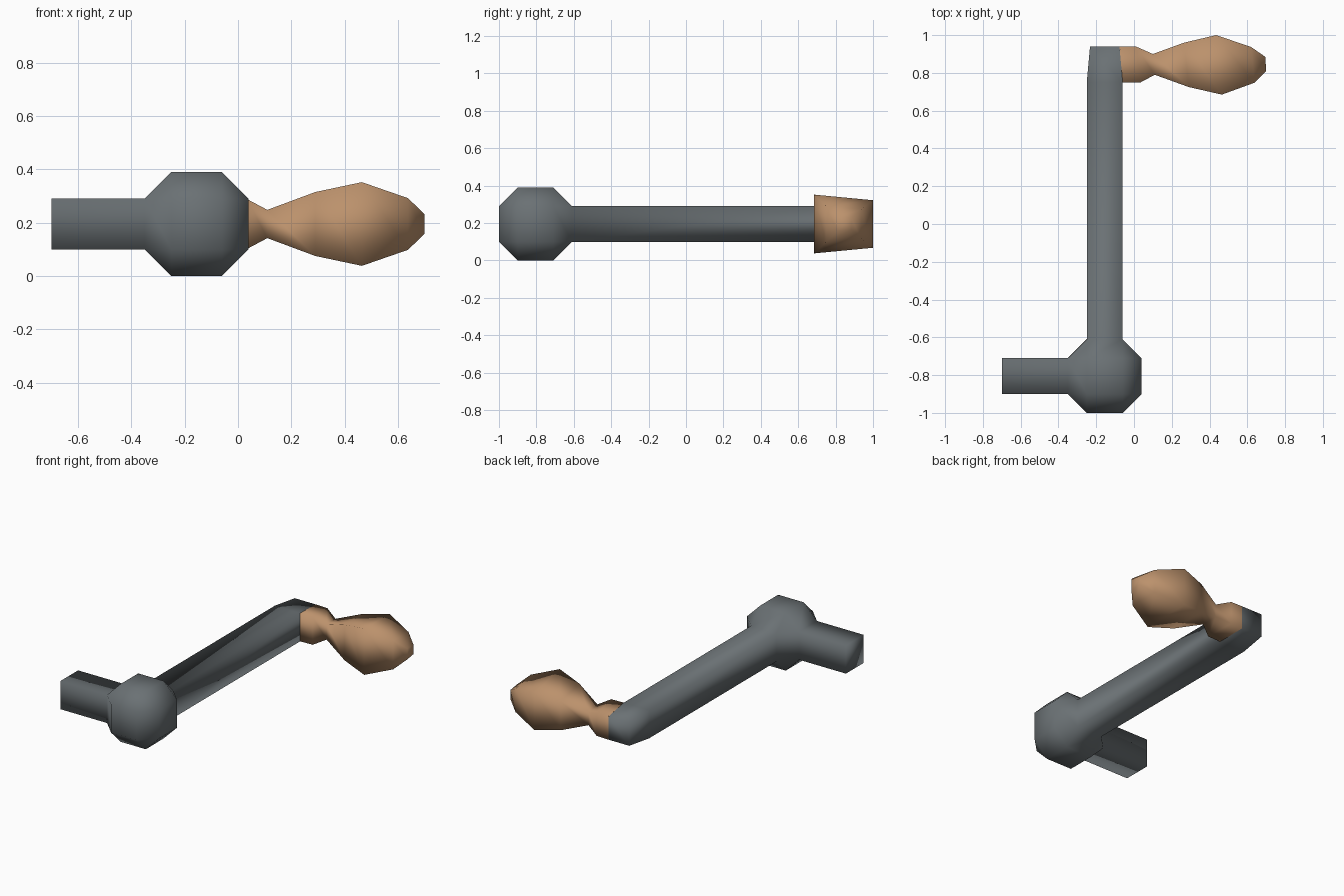
import bpy, bmesh
from mathutils import Vector

if "Cube" in bpy.data.objects:
    bpy.data.objects.remove(bpy.data.objects["Cube"])


def material(name, rgb):
    m = bpy.data.materials.new(name)
    m.diffuse_color = (*rgb, 1)
    m.use_nodes = True
    m.node_tree.nodes["Principled BSDF"].inputs["Base Color"].default_value = m.diffuse_color
    return m


def finish(name, bm, mat):
    bmesh.ops.recalc_face_normals(bm, faces=bm.faces[:])
    for f in bm.faces:
        f.smooth = True
    me = bpy.data.meshes.new(name)
    bm.to_mesh(me)
    bm.free()
    me.materials.append(mat)
    ob = bpy.data.objects.new(name, me)
    bpy.context.collection.objects.link(ob)
    return ob


def face_towards(bm, direction):
    """Face lying furthest along a direction and pointing that way."""
    d = Vector(direction)
    bm.normal_update()
    return max((f for f in bm.faces if f.normal.dot(d) > 0.9),
               key=lambda f: f.calc_center_median().dot(d))


def extrude(bm, direction, length, scale=1.0):
    """Pull the outermost face out, optionally tapering it."""
    d = Vector(direction)
    old = face_towards(bm, direction)
    new = bmesh.ops.extrude_discrete_faces(bm, faces=[old])["faces"][0]
    c = new.calc_center_median()
    for v in new.verts:
        v.co = c + (v.co - c) * scale + d * length


steel = material("steel grey", (0.145, 0.165, 0.175))
wood = material("light wood", (0.50, 0.285, 0.15))

# Crank body: chamfered hub with square shaft and arm pulled out of it
bm = bmesh.new()
bmesh.ops.create_cube(bm, size=0.39)
bmesh.ops.bevel(bm, geom=bm.edges[:], offset=0.1, segments=1,
                affect='EDGES', profile=0.5)
bmesh.ops.translate(bm, verts=bm.verts[:], vec=(-0.155, -0.805, 0.195))
extrude(bm, (-1, 0, 0), 0.35)           # drive shaft
extrude(bm, (0, 1, 0), 1.36)            # long arm
extrude(bm, (0, 1, 0), 0.19, 0.82)      # tapered arm tip
# open the side of the tip where the grip joins
bm.normal_update()
joint = [f for f in bm.faces
         if f.normal.x > 0.9 and f.calc_center_median().y > 0.76]
bmesh.ops.delete(bm, geom=joint, context='FACES_ONLY')
finish("crank_body", bm, steel)

# Grip: four-sided rings, each (inner x, y, half height, outer x, y, half height)
rings = [
    (-0.06, 0.75, 0.095, -0.077, 0.94, 0.078),
    (0.035, 0.75, 0.093, 0.01, 0.94, 0.076),
    (0.11, 0.79, 0.053, 0.10, 0.90, 0.043),
    (0.29, 0.725, 0.12, 0.265, 0.96, 0.098),
    (0.465, 0.685, 0.157, 0.435, 1.0, 0.127),
    (0.638, 0.748, 0.097, 0.62, 0.937, 0.079),
    (0.70, 0.81, 0.037, 0.695, 0.885, 0.03),
]
bm = bmesh.new()
loops = []
for xi, yi, hi, xo, yo, ho in rings:
    loops.append([bm.verts.new((x, y, 0.195 + h)) for x, y, h in
                  ((xi, yi, -hi), (xo, yo, -ho), (xo, yo, ho), (xi, yi, hi))])
for a, b in zip(loops, loops[1:]):
    for i in range(4):
        j = (i + 1) % 4
        bm.faces.new((a[i], a[j], b[j], b[i]))
bm.faces.new(loops[-1])
finish("grip", bm, wood)
